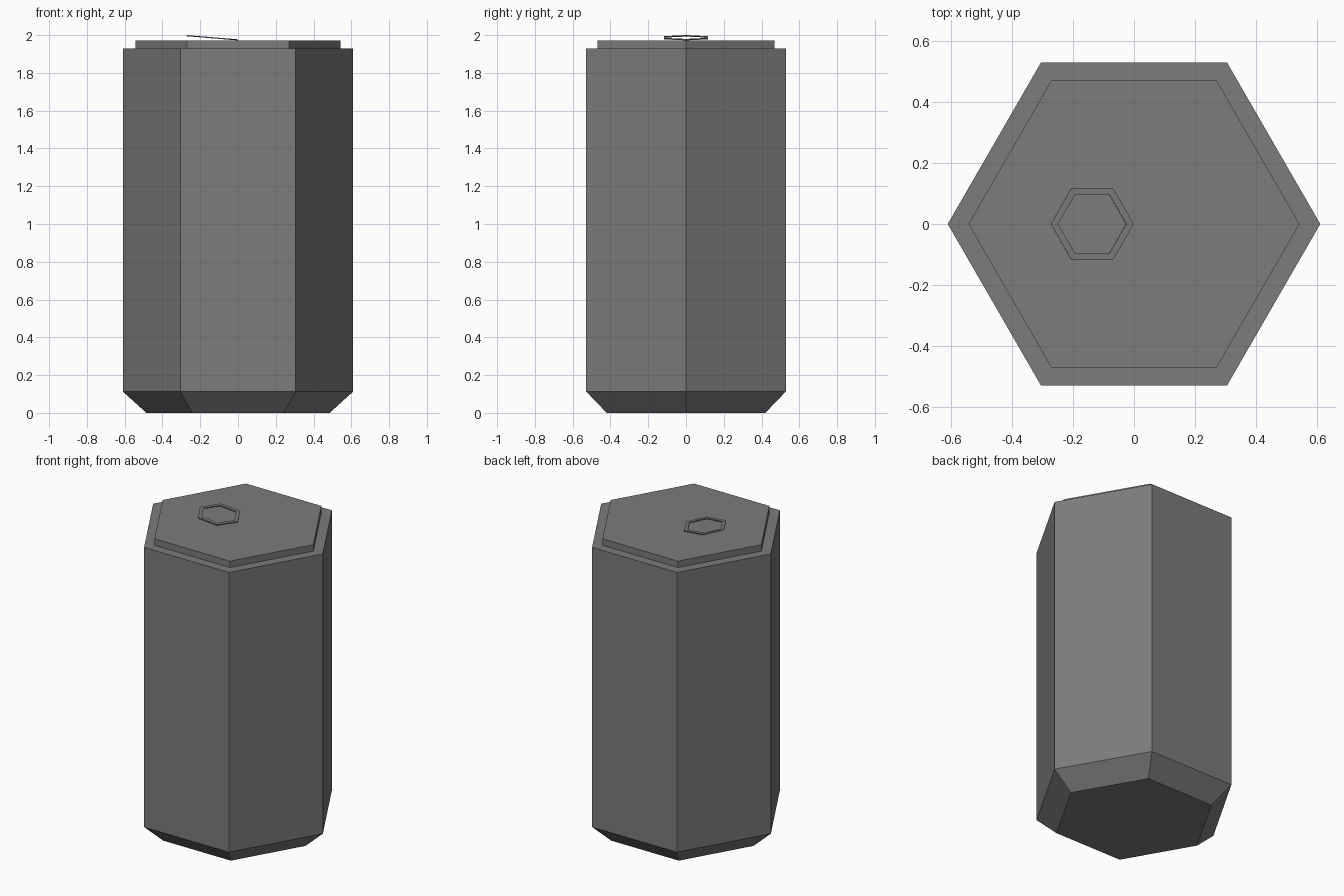
import bpy, bmesh, math
from mathutils import Matrix

if "Cube" in bpy.data.objects:
    bpy.data.objects.remove(bpy.data.objects["Cube"])

metal = bpy.data.materials.new("dark grey metal")
metal.diffuse_color = (0.2, 0.2, 0.2, 1)
metal.use_nodes = True
metal.node_tree.nodes["Principled BSDF"].inputs["Base Color"].default_value = metal.diffuse_color


def make_object(name, bm):
    bmesh.ops.recalc_face_normals(bm, faces=bm.faces)
    mesh = bpy.data.meshes.new(name)
    bm.to_mesh(mesh)
    bm.free()
    mesh.materials.append(metal)
    obj = bpy.data.objects.new(name, mesh)
    bpy.context.collection.objects.link(obj)
    return obj


def hex_ring(bm, r, z):
    return [bm.verts.new((r * math.cos(i * math.pi / 3), r * math.sin(i * math.pi / 3), z))
            for i in range(6)]


def bridge(bm, a, b):
    for i in range(6):
        j = (i + 1) % 6
        bm.faces.new((a[i], a[j], b[j], b[i]))


# Can: tapered base, straight wall, shoulder and raised lid
bm = bmesh.new()
profile = [(0.485, 0), (0.61, 0.113), (0.61, 1.93), (0.542, 1.93), (0.542, 1.972)]
rings = [hex_ring(bm, r, z) for r, z in profile]
for a, b in zip(rings, rings[1:]):
    bridge(bm, a, b)
bm.faces.new(rings[0])
bm.faces.new(rings[-1])
make_object("can_body", bm)

# Pull tab: thin open hexagonal ring, lifted on its left side
bm = bmesh.new()
t = 0.003
rings = [hex_ring(bm, r, z) for r, z in [(0.136, -t), (0.136, t), (0.112, t), (0.112, -t)]]
for i in range(4):
    bridge(bm, rings[i], rings[(i + 1) % 4])
bm.transform(Matrix.Translation((-0.137, 0, 1.986)) @ Matrix.Rotation(math.radians(4.7), 4, 'Y'))
make_object("pull_tab", bm)
